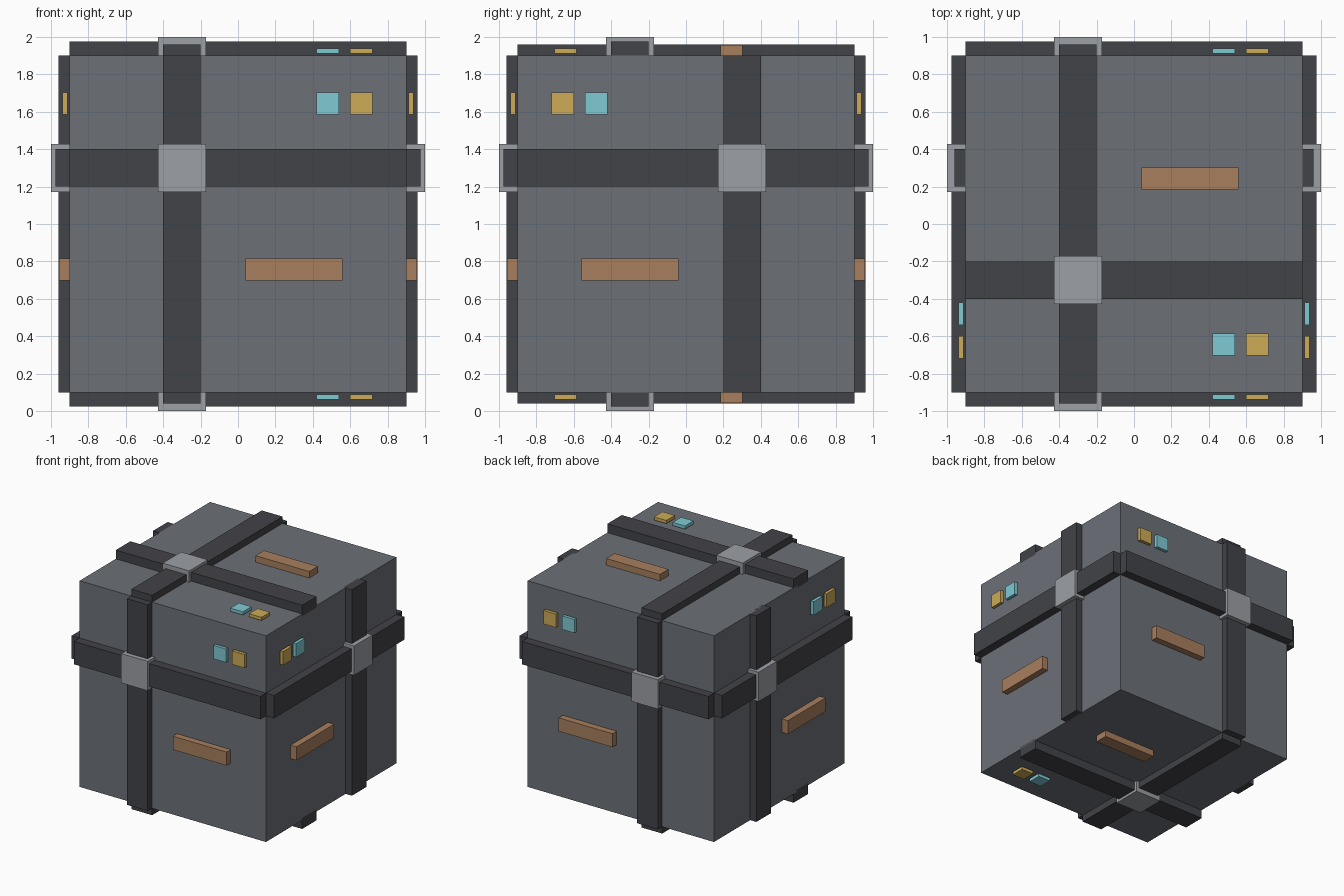
import bpy, bmesh
from mathutils import Vector

if "Cube" in bpy.data.objects:
    bpy.data.objects.remove(bpy.data.objects["Cube"])


def material(name, rgb):
    m = bpy.data.materials.new(name)
    m.diffuse_color = [(c / 255) ** 2.2 for c in rgb] + [1]
    m.use_nodes = True
    m.node_tree.nodes["Principled BSDF"].inputs["Base Color"].default_value = m.diffuse_color
    return m


BODY = material("body_grey", (108, 112, 119))
STRAP = material("strap_dark", (68, 69, 73))
BUCKLE = material("buckle_metal", (155, 158, 163))
HANDLE = material("handle_tan", (166, 126, 94))
GOLD = material("gold", (204, 170, 88))
CYAN = material("cyan", (126, 202, 212))
CENTRE = Vector((0, 0, 1))


def box(name, a, b, mat):
    """Axis-aligned box between two opposite corners."""
    a, b = Vector(a), Vector(b)
    bm = bmesh.new()
    bmesh.ops.create_cube(bm, size=1)
    for v in bm.verts:
        v.co = Vector([abs(p - q) * c for p, q, c in zip(a, b, v.co)])
    mesh = bpy.data.meshes.new(name)
    bm.to_mesh(mesh)
    bm.free()
    mesh.materials.append(mat)
    ob = bpy.data.objects.new(name, mesh)
    ob.location = (a + b) / 2
    bpy.context.collection.objects.link(ob)


# Parts of one side panel: name, u centre, v centre, u size, v size, inner and outer depth
PARTS = [
    ("vertical_strap", -0.30, 0.0, 0.20, 1.80, 0.88, 0.96, STRAP),
    ("horizontal_strap", 0.0, 0.30, 1.80, 0.20, 0.88, 0.977, STRAP),
    ("buckle", -0.30, 0.30, 0.256, 0.256, 0.88, 1.0, BUCKLE),
    ("handle", 0.30, -0.243, 0.52, 0.118, 0.90, 0.957, HANDLE),
    ("cyan_light", 0.48, 0.645, 0.12, 0.118, 0.911, 0.939, CYAN),
    ("gold_light", 0.66, 0.645, 0.12, 0.118, 0.911, 0.939, GOLD),
]

# Each pair of opposite sides mirrors: side names, outward axis, u axis, v axis
PAIRS = [
    (("back", "front"), (0, 1, 0), (1, 0, 0), (0, 0, 1)),
    (("right", "left"), (1, 0, 0), (0, -1, 0), (0, 0, 1)),
    (("top", "bottom"), (0, 0, 1), (1, 0, 0), (0, -1, 0)),
]

# Main crate
box("crate_body", (-0.9, -0.9, 0.1), (0.9, 0.9, 1.9), BODY)

# Straps, buckles, handles and lights on all six sides
for names, n, u, v in PAIRS:
    n, u, v = Vector(n), Vector(u), Vector(v)
    for side, sign in zip(names, (1, -1)):
        for part, cu, cv, su, sv, d0, d1, mat in PARTS:
            a = CENTRE + u * (cu - su / 2) + v * (cv - sv / 2) + n * sign * d0
            b = CENTRE + u * (cu + su / 2) + v * (cv + sv / 2) + n * sign * d1
            box(f"{side}_{part}", a, b, mat)
